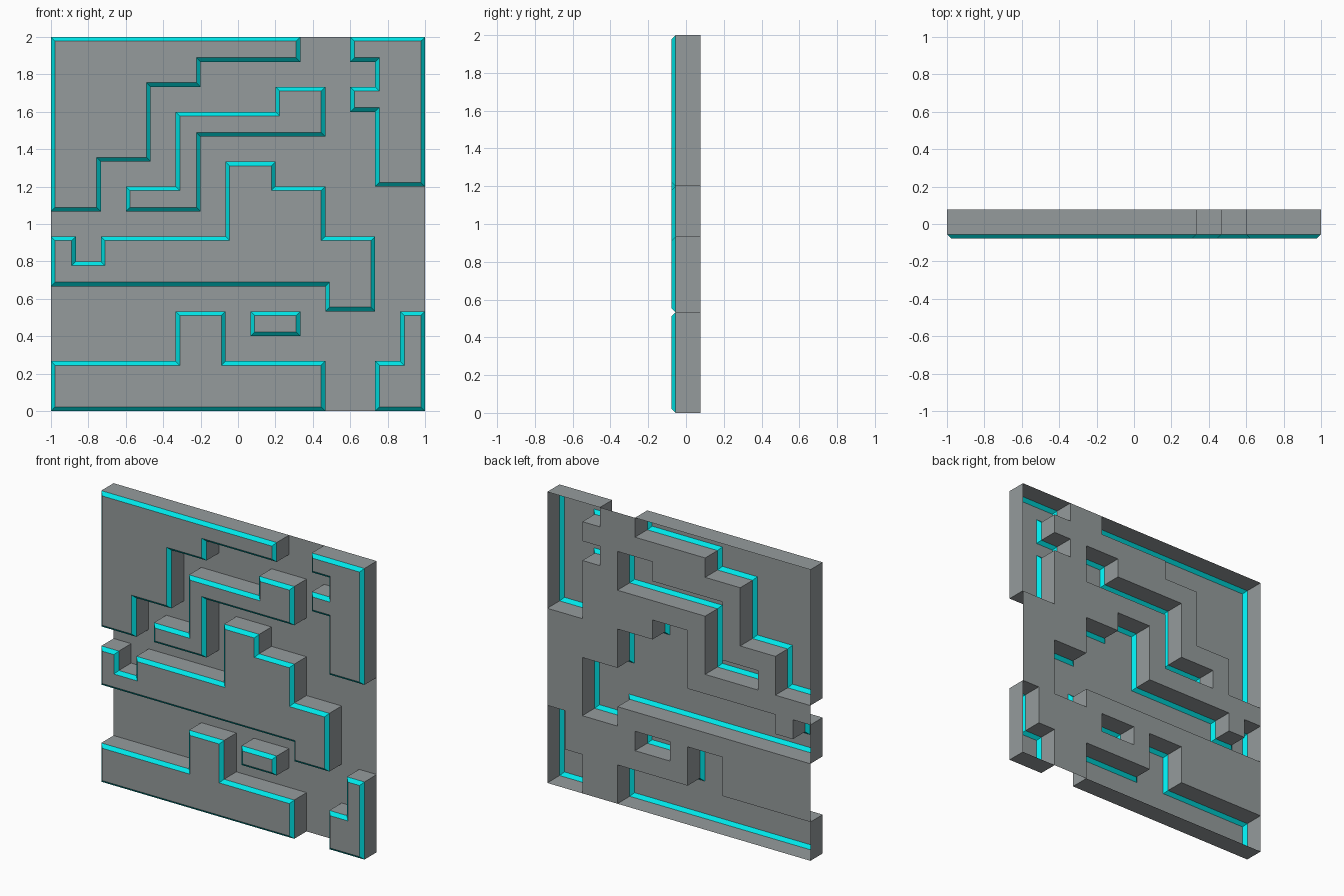
import bpy, bmesh, math

if "Cube" in bpy.data.objects:
    bpy.data.objects.remove(bpy.data.objects["Cube"])

# Layout of the panel seen from the front, one letter per raised plate
LAYOUT = [
    "AAAAAAAAAA..CCC",
    "AAAAAA.......CC",
    "AAAA.....BB.CCC",
    "AAAA.BBBBBB..CC",
    "AAAA.B.......CC",
    "AA...B.DD....CC",
    "AA.BBB.DDDD....",
    ".......DDDD....",
    "D.DDDDDDDDDDD..",
    "DDDDDDDDDDDDD..",
    "...........DD..",
    ".....EE.FF....G",
    ".....EE.......G",
    "EEEEEEEEEEE..GG",
    "EEEEEEEEEEE..GG",
]
NAMES = {
    "A": "top_left_plate", "B": "stepped_strip", "C": "top_right_plate",
    "D": "middle_plate", "E": "bottom_left_plate", "F": "small_block",
    "G": "bottom_right_plate",
}
N = 15
CELL = 2 / N
RAISE = CELL               # height of the straight walls
BEVEL = CELL / 6           # width and depth of the coloured edge
BACK = (RAISE + BEVEL) / 2
SHOULDER = BACK - RAISE

cyan = bpy.data.materials.new("cyan_edge")
cyan.diffuse_color = (0.0, 0.8, 0.82, 1)
cyan.use_nodes = True
cyan.node_tree.nodes["Principled BSDF"].inputs["Base Color"].default_value = cyan.diffuse_color
grey = bpy.data.materials.new("dark_grey_panel")
grey.diffuse_color = (0.30, 0.33, 0.335, 1)
grey.use_nodes = True
grey.node_tree.nodes["Principled BSDF"].inputs["Base Color"].default_value = grey.diffuse_color


def cells_of(letter):
    """Grid cells (column, row from the bottom) carrying a letter."""
    return {(c, N - 1 - r) for r, row in enumerate(LAYOUT)
            for c, ch in enumerate(row) if ch == letter}


def corners(c, r):
    return [(c, r), (c + 1, r), (c + 1, r + 1), (c, r + 1)]


def vertex_maker(bm):
    """Return a function giving one shared vertex per grid point and depth."""
    cache = {}

    def vert(p, y):
        if (p, y) not in cache:
            cache[p, y] = bm.verts.new((-1 + p[0] * CELL, y, p[1] * CELL))
        return cache[p, y]
    return vert


def finish(bm, name):
    mesh = bpy.data.meshes.new(name)
    bm.to_mesh(mesh)
    bm.free()
    mesh.materials.append(grey)
    mesh.materials.append(cyan)
    obj = bpy.data.objects.new(name, mesh)
    bpy.context.collection.objects.link(obj)


# Recessed floor, open behind every raised plate
bm = bmesh.new()
vert = vertex_maker(bm)
for cell in cells_of("."):
    bm.faces.new([vert(p, BACK) for p in corners(*cell)])
finish(bm, "recessed_floor")

# Raised hollow plates with a coloured bevelled rim
for letter, name in NAMES.items():
    bm = bmesh.new()
    vert = vertex_maker(bm)
    cells = cells_of(letter)
    tops = []
    for c, r in cells:
        pts = corners(c, r)
        tops.append(bm.faces.new([vert(p, SHOULDER) for p in pts]))
        neighbours = [(c, r - 1), (c + 1, r), (c, r + 1), (c - 1, r)]
        for i, other in enumerate(neighbours):
            if other not in cells:
                a, b = pts[i], pts[(i + 1) % 4]
                bm.faces.new([vert(a, SHOULDER), vert(a, BACK),
                              vert(b, BACK), vert(b, SHOULDER)])
    bm.normal_update()
    rim = bmesh.ops.inset_region(bm, faces=tops, thickness=BEVEL, depth=0,
                                 use_boundary=True, use_even_offset=True)
    for f in rim["faces"]:
        f.material_index = 1
    for v in {v for f in tops for v in f.verts}:
        v.co.y = -BACK
    bm.normal_update()
    bmesh.ops.dissolve_limit(bm, angle_limit=math.radians(1), verts=bm.verts[:],
                             edges=bm.edges[:], delimit={'MATERIAL'})
    finish(bm, name)
